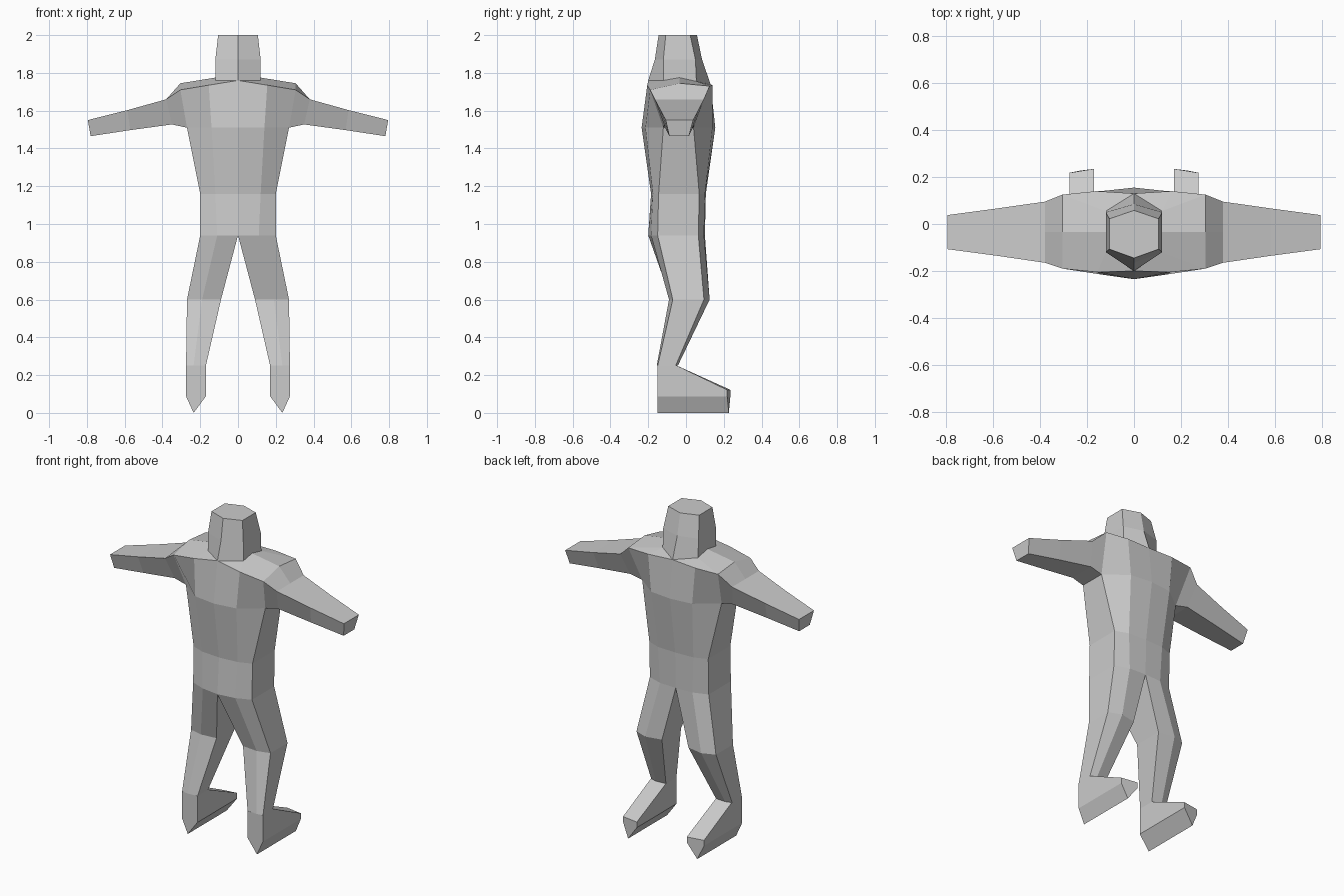
import bpy

if "Cube" in bpy.data.objects:
    bpy.data.objects.remove(bpy.data.objects["Cube"])


def build(name, patches):
    """Loft each (rings, closed, cap_end) patch, weld shared points, mirror in x."""
    verts, faces, index = [], [], {}

    def vid(p):
        if p not in index:
            index[p] = len(verts)
            verts.append(p)
        return index[p]

    def add(points):
        ids = list(dict.fromkeys(vid(p) for p in points))
        if len(ids) > 2:
            faces.append(ids)

    for rings, closed, cap_start, cap_end in patches:
        for a, b in zip(rings, rings[1:]):
            n = len(a)
            for i in range(n if closed else n - 1):
                j = (i + 1) % n
                add((a[i], a[j], b[j], b[i]))
        if cap_start:
            add(rings[0][::-1])
        if cap_end:
            add(rings[-1])
    mesh = bpy.data.meshes.new(name)
    mesh.from_pydata(verts, [], faces)
    ob = bpy.data.objects.new(name, mesh)
    bpy.context.collection.objects.link(ob)
    mod = ob.modifiers.new("mirror", 'MIRROR')
    mod.use_clip = True
    mod.merge_threshold = 0.001


def half_ring(z, xs, ys):
    """Six points from front centre (or inner leg), round the side, to the back."""
    inner, mid, side = xs
    return [(x, y, z) for x, y in zip((inner, mid, side, side, mid, inner), ys)]


# Shared cross-sections, bottom to top
ankle = half_ring(.25, (.17, .235, .275), (-.15, -.155, -.15, -.055, -.043, -.048))
knee = half_ring(.60, (.09, .19, .27), (-.08, -.09, -.07, .095, .125, .105))
hip = half_ring(.94, (0, .11, .20), (-.20, -.185, -.15, .065, .095, .10))
waist = half_ring(1.16, (0, .12, .20), (-.185, -.175, -.145, .07, .10, .105))
chest = half_ring(1.51, (0, .14, .27), (-.235, -.215, -.12, .04, .14, .155))
collar = [(0, -.20, 1.76), (.155, -.205, 1.735), (.305, -.19, 1.71),
          (.305, .125, 1.73), (.16, .14, 1.735), (0, .13, 1.74)]
shoulder_top = (.305, -.035, 1.745)
neck = [collar[0], (.12, -.12, 1.76), (.12, -.035, 1.775), (.12, .055, 1.755), collar[5]]

# Torso with open arm holes, plus the sloping shoulders up to the neck
outer = collar[:3] + [shoulder_top] + collar[3:]
inner = [neck[0], neck[1], neck[1], neck[2], neck[3], neck[3], neck[4]]
build("torso", [([hip, waist, chest], False, False, False),
                ([chest[:3], collar[:3]], False, False, False),
                ([chest[3:], collar[3:]], False, False, False),
                ([outer, inner], False, False, False)])


# Six-sided head
def head_ring(z, x, front, side_front, side_back, back):
    return [(0, front, z), (x, side_front, z), (x, -.035, z), (x, side_back, z), (0, back, z)]


build("head", [([neck, head_ring(1.87, .12, -.165, -.12, .05, .085),
                 head_ring(2.0, .105, -.145, -.107, .022, .058)], False, False, True)])


# Arms, tapering outward from the arm hole
def arm_ring(x, top, front, back, drop_x, bottom, low_front, low_back):
    return [(x, front, top), (drop_x, low_front, bottom), (drop_x, low_back, bottom),
            (x, back, top), (x, (front + back) / 2, top)]


build("arms", [([[collar[2], chest[2], chest[3], collar[3], shoulder_top],
                 arm_ring(.38, 1.66, -.165, .095, .35, 1.527, -.115, .045),
                 arm_ring(.585, 1.603, -.135, .066, .57, 1.497, -.105, .03),
                 arm_ring(.795, 1.55, -.107, .038, .78, 1.465, -.088, .015)],
                True, False, True)])

# Legs
build("legs", [([ankle, knee, hip], True, False, False)])


# Feet with a keel-shaped sole
def foot_ring(y, top, skew=0):
    return [(.17, y, top), (.275, y - skew, top), (.275, y - skew, .088),
            (.235, y - skew / 2, 0), (.17, y, .088)]


build("feet", [([foot_ring(-.152, .25), foot_ring(-.048, .25), foot_ring(.235, .122, .017)],
                True, True, True)])
